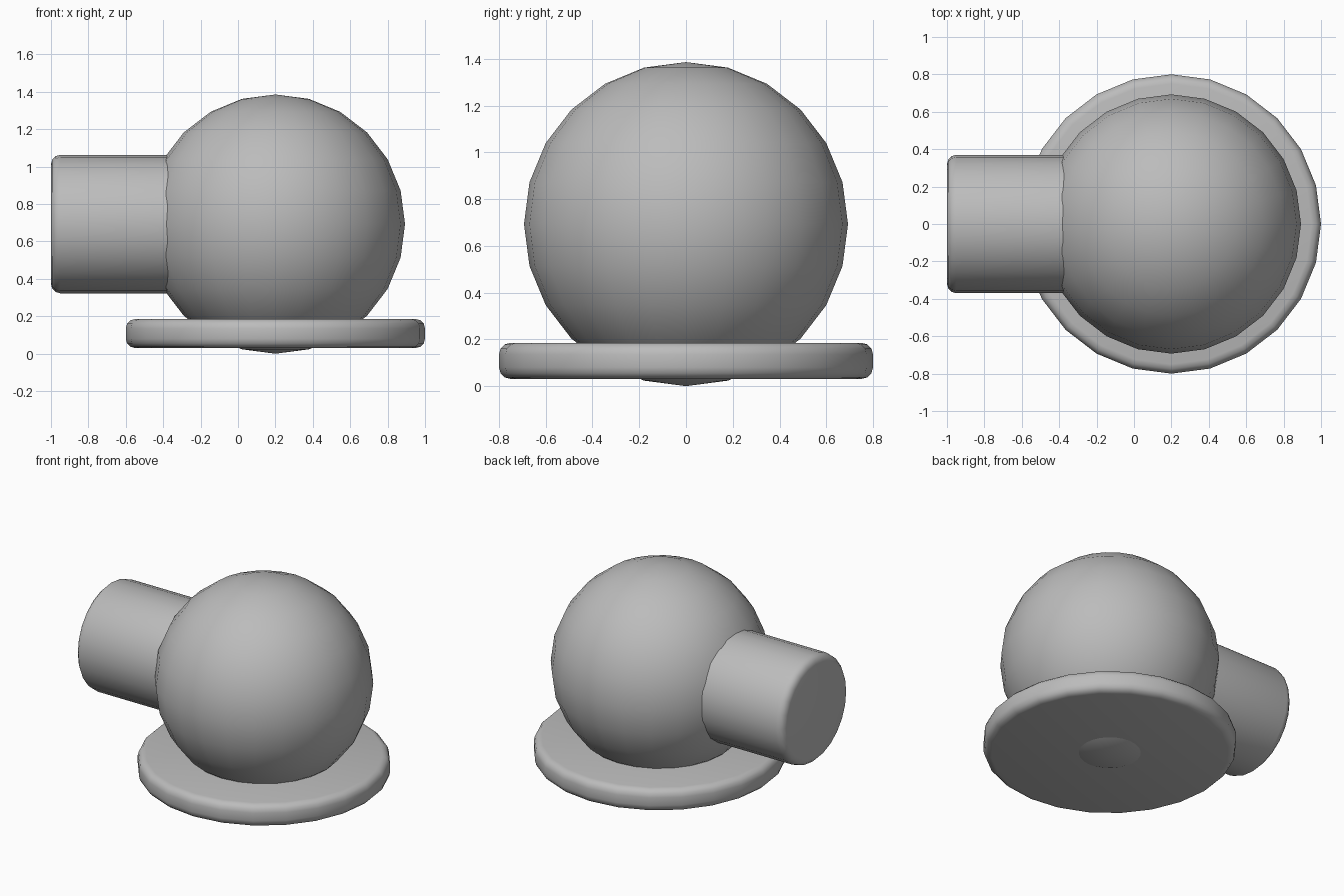
import bpy
import math

default = bpy.data.objects.get("Cube")
if default:
    bpy.data.objects.remove(default, do_unlink=True)

# One plain grey for the whole model
GREY = (0.5, 0.5, 0.5, 1)
grey = bpy.data.materials.new("plain_grey")
grey.use_nodes = True
grey.diffuse_color = GREY
grey.node_tree.nodes["Principled BSDF"].inputs["Base Color"].default_value = GREY

SIDES = 24
CENTRE_X, CENTRE_Z, BALL_RADIUS = 0.2, 0.693, 0.693


def finish(name, bevel=0):
    """Name and colour the new part, round its rims and smooth it."""
    part = bpy.context.object
    part.name = part.data.name = name
    part.data.materials.append(grey)
    if bevel:
        mod = part.modifiers.new("rounded_rims", "BEVEL")
        mod.width = bevel
        mod.segments = 3
        mod.limit_method = "ANGLE"
        mod.angle_limit = math.radians(40)
        bpy.ops.object.modifier_apply(modifier=mod.name)
    bpy.ops.object.shade_smooth_by_angle(angle=math.radians(35))


# Ball body
bpy.ops.mesh.primitive_uv_sphere_add(
    segments=SIDES, ring_count=SIDES // 2, radius=BALL_RADIUS,
    location=(CENTRE_X, 0, CENTRE_Z))
finish("ball_body")

# Round base plate
bpy.ops.mesh.primitive_cylinder_add(
    vertices=SIDES, radius=0.8, depth=0.155, location=(CENTRE_X, 0, 0.108))
finish("base_plate", bevel=0.05)

# Side barrel, running from the ball's centre out to the right
bpy.ops.mesh.primitive_cylinder_add(
    vertices=SIDES, radius=0.37, depth=1.2,
    location=(CENTRE_X - 0.6, 0, CENTRE_Z), rotation=(0, math.pi / 2, 0))
finish("side_barrel", bevel=0.05)
